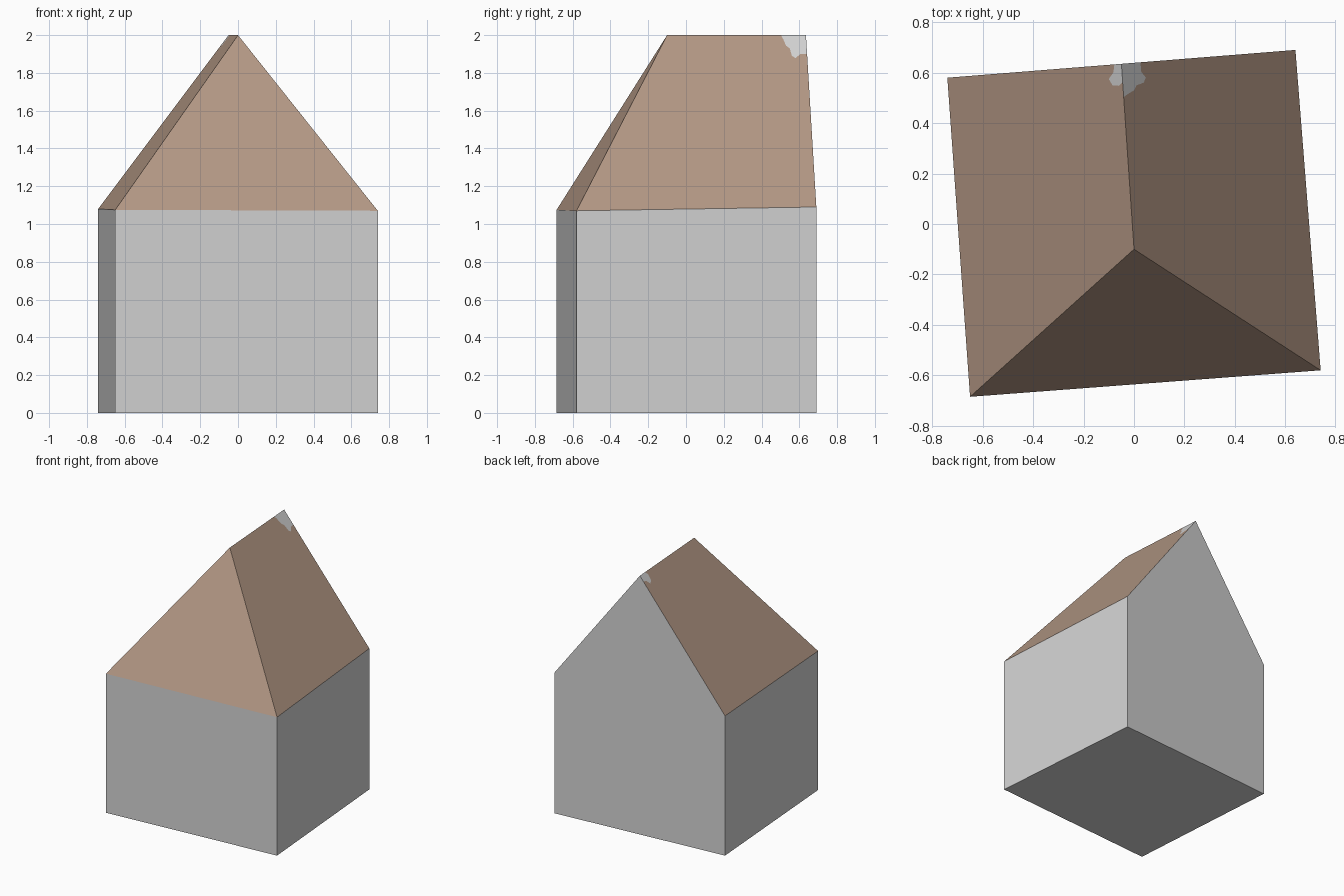
import bpy
from mathutils import Vector
from mathutils.geometry import normal

if "Cube" in bpy.data.objects:
    bpy.data.objects.remove(bpy.data.objects["Cube"])


def material(name, rgb):
    m = bpy.data.materials.new(name)
    m.diffuse_color = (*rgb, 1)
    m.use_nodes = True
    m.node_tree.nodes["Principled BSDF"].inputs["Base Color"].default_value = m.diffuse_color
    return m


GREY = material("light grey", (0.65, 0.65, 0.65))
BROWN = material("roof brown", (0.45, 0.312, 0.233))


def build(name, faces, mats, indices=None):
    """Make an object from polygons given as lists of points, welding shared corners."""
    verts, polys = [], []
    for face in faces:
        ids = []
        for p in face:
            p = tuple(p)
            if p not in verts:
                verts.append(p)
            ids.append(verts.index(p))
        polys.append(ids)
    mesh = bpy.data.meshes.new(name)
    mesh.from_pydata(verts, [], polys)
    for m in mats:
        mesh.materials.append(m)
    for poly, i in zip(mesh.polygons, indices or [0] * len(faces)):
        poly.material_index = i
    mesh.update()
    obj = bpy.data.objects.new(name, mesh)
    bpy.context.collection.objects.link(obj)
    return obj


# Eave corners: front left, front right, back right, back left
FL, FR, BR, BL = (Vector(p) for p in (
    (-0.65, -0.685, 1.075), (0.74, -0.58, 1.07),
    (0.64, 0.69, 1.09), (-0.74, 0.58, 1.08)))
RIDGE_F = Vector((0, -0.10, 2.0))
RIDGE_B = Vector((-0.05, 0.635, 2.0))


def ground(p):
    return Vector((p.x, p.y, 0))


# Walls with the upright gable at the back
build("walls", [
    [ground(p) for p in (BL, BR, FR, FL)],
    [ground(FL), ground(FR), FR, FL],
    [ground(FR), ground(BR), BR, FR],
    [ground(BR), ground(BL), BL, RIDGE_B, BR],
    [ground(BL), ground(FL), FL, BL],
], [GREY])

# Hipped front slope
build("roof_front", [[FL, FR, RIDGE_F]], [BROWN])


def roof_side(name, front, back, ridge_t, rake_t, outline):
    """Side slope with a ragged bare corner; outline is xy from ridge to rake."""
    n = normal(RIDGE_F, RIDGE_B, back)
    on_ridge = RIDGE_B.lerp(RIDGE_F, ridge_t)
    on_rake = RIDGE_B.lerp(back, rake_t)
    ragged = [on_ridge]
    for x, y in outline:
        z = RIDGE_B.z - (n.x * (x - RIDGE_B.x) + n.y * (y - RIDGE_B.y)) / n.z
        ragged.append(Vector((x, y, z)))
    ragged.append(on_rake)
    faces = [[front, back] + ragged[::-1] + [RIDGE_F], ragged + [RIDGE_B]]
    if back.x < 0:
        faces = [f[::-1] for f in faces]
    build(name, faces, [BROWN, GREY], [0, 1])


roof_side("roof_right", FR, BR, 0.18, 0.11, [
    (-0.025, 0.515), (0.0, 0.53), (0.01, 0.55), (0.038, 0.56),
    (0.047, 0.58), (0.028, 0.605)])
roof_side("roof_left", FL, BL, 0.10, 0.04, [
    (-0.06, 0.548), (-0.085, 0.55), (-0.10, 0.575), (-0.082, 0.60)])
